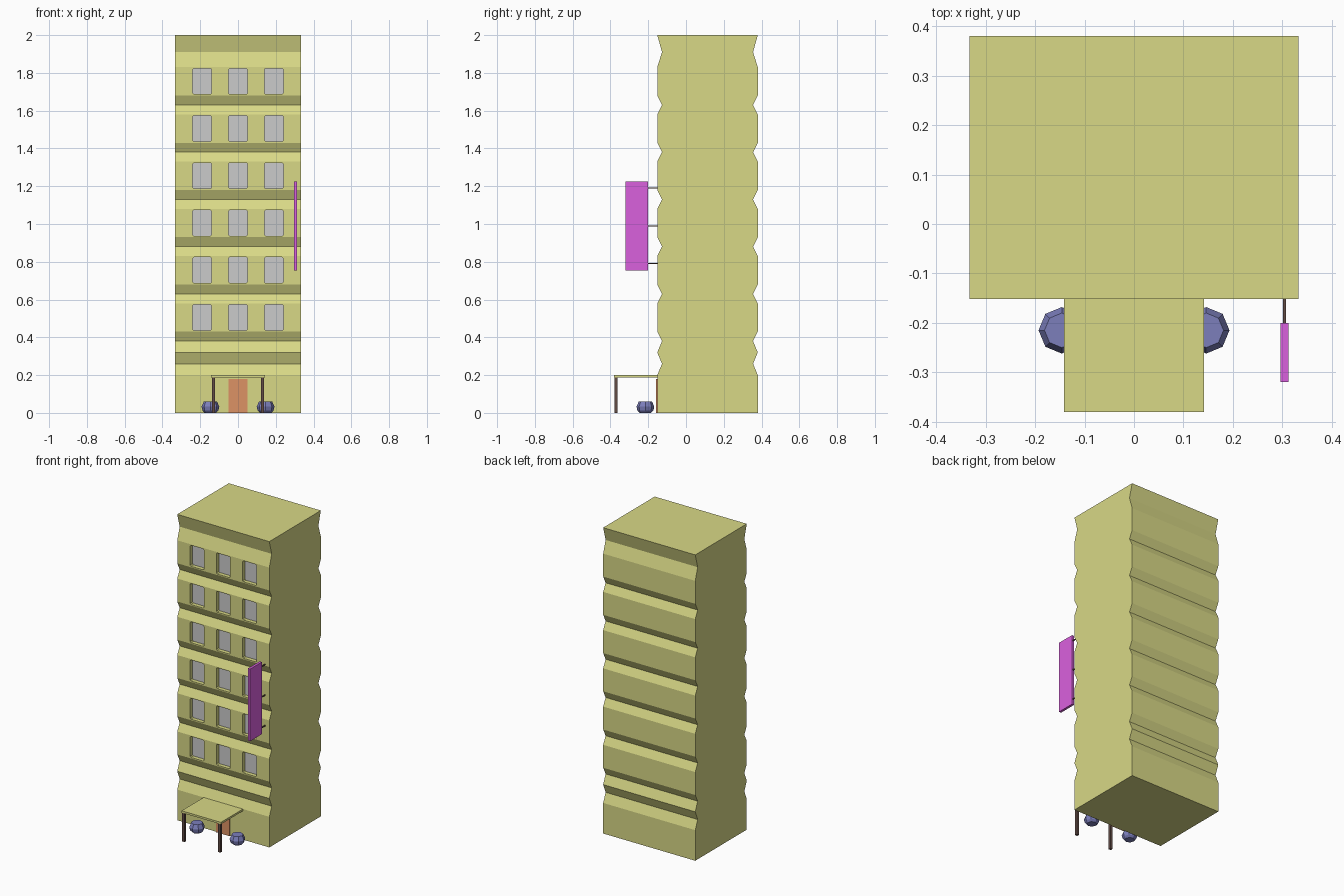
import bpy, bmesh, math
from mathutils import Vector

if "Cube" in bpy.data.objects:
    bpy.data.objects.remove(bpy.data.objects["Cube"])

def material(name, rgb):
    m = bpy.data.materials.new(name)
    m.diffuse_color = (*rgb, 1)
    m.use_nodes = True
    m.node_tree.nodes["Principled BSDF"].inputs["Base Color"].default_value = m.diffuse_color
    return m

WALL = material("wall_olive", (0.69, 0.69, 0.24))
DOOR = material("door_rust", (0.72, 0.29, 0.13))
SIGN = material("sign_purple", (0.70, 0.12, 0.73))
DARK = material("dark_metal", (0.12, 0.07, 0.06))
POT = material("navy", (0.20, 0.21, 0.50))

HALF_W, FRONT, BACK, INSET = 0.333, -0.152, 0.38, 0.025

def make(name, bm, mat=None):
    bmesh.ops.recalc_face_normals(bm, faces=bm.faces)
    me = bpy.data.meshes.new(name)
    bm.to_mesh(me)
    bm.free()
    ob = bpy.data.objects.new(name, me)
    bpy.context.collection.objects.link(ob)
    if mat:
        me.materials.append(mat)
    return ob

def prism(bm, points, offset):
    """Close a flat outline and extrude it along offset."""
    f = bm.faces.new([bm.verts.new(p) for p in points])
    ext = bmesh.ops.extrude_face_region(bm, geom=[f])["geom"]
    # keep the starting face so the solid is closed
    bmesh.ops.translate(bm, vec=offset,
                        verts=[v for v in ext if isinstance(v, bmesh.types.BMVert)])
    if not f.is_valid:
        bmesh.ops.holes_fill(bm, edges=bm.edges)

def box(name, x, y, z, mat=None):
    bm = bmesh.new()
    prism(bm, [(x[0], y[0], z[0]), (x[1], y[0], z[0]), (x[1], y[0], z[1]), (x[0], y[0], z[1])],
          Vector((0, y[1] - y[0], 0)))
    return make(name, bm, mat)

def floor_block(name, z0, z1, low, high):
    """One storey: side profile with sloped lower and upper bands."""
    side = []
    if low:
        side.append((INSET, z0))
    side.append((0, z0 + low))
    if not high or z1 - high > z0 + low + 1e-5:
        side.append((0, z1 - high))
    if high:
        side.append((INSET, z1))
    pts = [(-HALF_W, FRONT + d, z) for d, z in side]
    pts += [(-HALF_W, BACK - d, z) for d, z in reversed(side)]
    bm = bmesh.new()
    prism(bm, pts, Vector((2 * HALF_W, 0, 0)))
    return make(name, bm, WALL)

def window_shapes(name, z0, z1, y0, y1):
    """Three windows with slightly clipped corners."""
    bm = bmesh.new()
    c, h = 0.006, 0.05
    for x in (-0.19, 0, 0.19):
        out = [(-h + c, z0), (h - c, z0), (h, z0 + c), (h, z1 - c),
               (h - c, z1), (-h + c, z1), (-h, z1 - c), (-h, z0 + c)]
        prism(bm, [(x + u, y0, z) for u, z in out], Vector((0, y1 - y0, 0)))
    return make(name, bm)

# Ground floor, belt course and cornice
floor_block("ground_floor", 0, 0.26, 0, 0.06)
floor_block("belt_course", 0.26, 0.38, 0.06, 0.06)
floor_block("cornice", 1.91, 2.0, 0.09, 0)

# Six storeys with recessed windows
for i in range(6):
    z0 = 0.38 + 0.25 * i
    last = i == 5
    block = floor_block(f"storey_{i + 1}", z0, 1.91 if last else z0 + 0.25,
                        0.05, 0.08 if last else 0.05)
    w0, w1 = z0 + 0.057, z0 + 0.194
    cutter = window_shapes("window_cutter", w0, w1, FRONT - 0.05, FRONT + 0.03)
    cutter.hide_render = True
    mod = block.modifiers.new("recess", 'BOOLEAN')
    mod.operation = 'DIFFERENCE'
    mod.solver = 'EXACT'
    mod.object = cutter
    bpy.context.view_layer.objects.active = block
    bpy.ops.object.modifier_apply(modifier=mod.name)
    bpy.data.objects.remove(cutter)
    window_shapes(f"windows_{i + 1}", w0, w1, FRONT + 0.026, FRONT + 0.034)

# Entrance door and canopy
box("door", (-0.05, 0.05), (FRONT - 0.006, FRONT + 0.02), (0, 0.18), DOOR)
box("canopy", (-0.142, 0.142), (-0.38, FRONT + 0.01), (0.187, 0.2), WALL)

# Canopy posts and eight-sided planters on both sides
for side, s in (("left", -1), ("right", 1)):
    box(f"canopy_post_{side}", (s * 0.13 - 0.008, s * 0.13 + 0.008),
        (-0.379, -0.363), (0, 0.188), DARK)
    bm = bmesh.new()
    rings = [[bm.verts.new((s * 0.146 + r * math.cos(k * math.pi / 4),
                            -0.215 + r * math.sin(k * math.pi / 4), z)) for k in range(8)]
             for r, z in ((0.03, 0), (0.042, 0.012), (0.047, 0.033), (0.035, 0.06))]
    for a, b in zip(rings, rings[1:]):
        for k in range(8):
            bm.faces.new((a[k], a[k - 1], b[k - 1], b[k]))
    bm.faces.new(rings[0])
    bm.faces.new(rings[-1])
    make(f"planter_{side}", bm, POT)

# Hanging sign board with three brackets
box("sign_board", (0.296, 0.312), (-0.32, -0.2), (0.753, 1.225), SIGN)
for i, z in enumerate((0.79, 0.99, 1.19)):
    box(f"sign_bracket_{i + 1}", (0.301, 0.307), (-0.205, FRONT + 0.01),
        (z - 0.003, z + 0.003), DARK)
